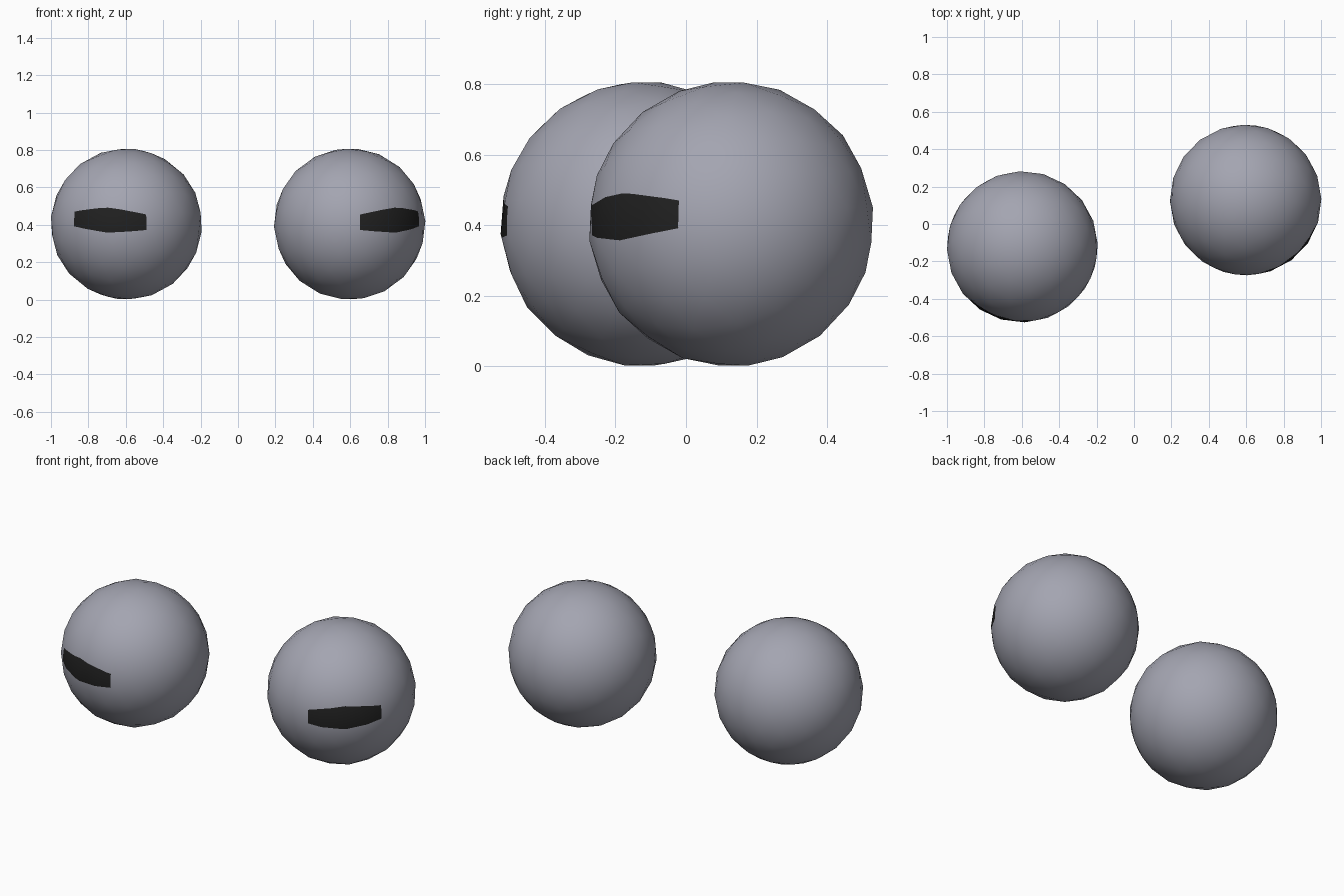
import bpy, bmesh
from math import radians, sin, cos
from mathutils import Vector, Matrix

if "Cube" in bpy.data.objects:
    bpy.data.objects.remove(bpy.data.objects["Cube"])

R = 0.405


def material(name, rgb):
    m = bpy.data.materials.new(name)
    m.diffuse_color = (*rgb, 1)
    m.use_nodes = True
    m.node_tree.nodes["Principled BSDF"].inputs["Base Color"].default_value = m.diffuse_color
    return m


body = material("slate_body", (0.37, 0.375, 0.44))
dark = material("dark_patch", (0.015, 0.015, 0.015))


def direction(az, el):
    """Unit vector; azimuth 0 faces the front (-y), positive towards +x."""
    a, e = radians(az), radians(el)
    return Vector((sin(a) * cos(e), -cos(a) * cos(e), sin(e)))


def ball(name, centre, patch_az, side, spin):
    # low-poly round body, slightly tipped
    bm = bmesh.new()
    tip = Matrix.Rotation(radians(spin), 4, 'Z') @ Matrix.Rotation(radians(7), 4, 'X')
    bmesh.ops.create_icosphere(bm, subdivisions=3, radius=R, matrix=tip)

    # six-cornered dark slit, cut into the front surface; outer end sits higher
    shape = [(30, -1.7), (30, 9.6), (0, 12.6), (-30, 7.2), (-30, -4.6), (0, -6.6)]
    corners = [direction(patch_az + side * az, el) for az, el in shape]
    mid = direction(patch_az, 2.5)
    faces = [f for f in bm.faces if f.calc_center_median().normalized().dot(mid) > 0.7]
    for a, b in zip(corners, corners[1:] + corners[:1]):
        n = a.cross(b).normalized()
        if n.dot(mid) < 0:
            n.negate()
        geom = set(faces)
        for f in faces:
            geom.update(f.edges)
            geom.update(f.verts)
        cut = bmesh.ops.bisect_plane(bm, geom=list(geom), dist=1e-5,
                                     plane_co=(0, 0, 0), plane_no=n)
        faces = [f for f in cut['geom'] if isinstance(f, bmesh.types.BMFace)
                 and f.calc_center_median().dot(n) > 0]
    for f in bm.faces:
        f.smooth = True
    for f in faces:
        f.material_index = 1

    mesh = bpy.data.meshes.new(name)
    mesh.materials.append(body)
    mesh.materials.append(dark)
    # even shading across the cuts: normals point straight out from the centre
    bm.to_mesh(mesh)
    bm.free()
    mesh.normals_split_custom_set_from_vertices([v.co.normalized() for v in mesh.vertices])
    ob = bpy.data.objects.new(name, mesh)
    ob.location = centre
    bpy.context.collection.objects.link(ob)


# two balls, staggered front to back
ball("left_ball", (-0.597, -0.122, 0.404), -14.5, -1, 56)
ball("right_ball", (0.597, 0.128, 0.404), 38, 1, -17)
